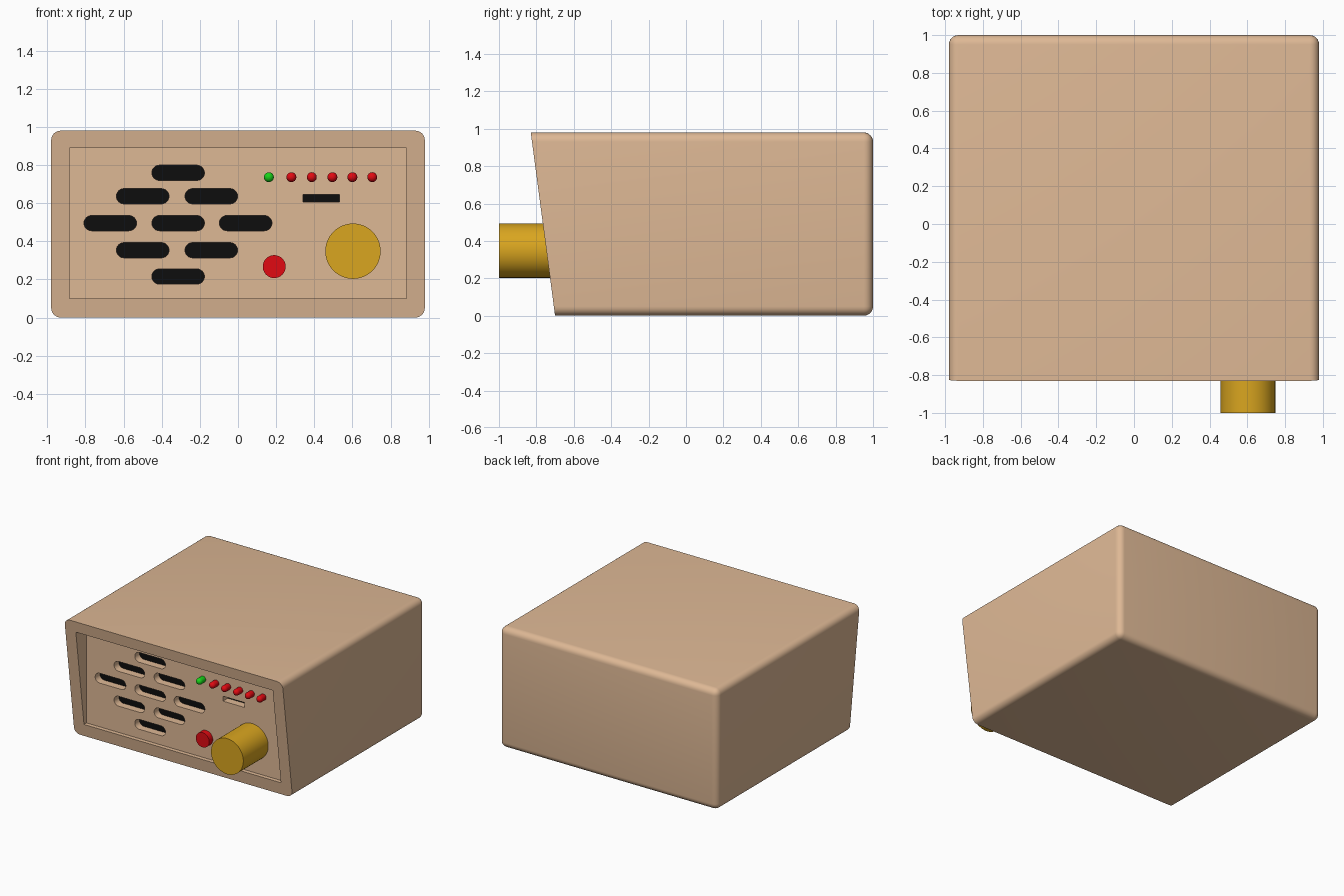
import bpy, bmesh, math
from mathutils import Matrix, Vector

if "Cube" in bpy.data.objects:
    bpy.data.objects.remove(bpy.data.objects["Cube"])

PANEL_Y = -0.68      # vertical control panel
POCKET_Y = -0.615    # bottom of the slots


def material(name, rgb):
    m = bpy.data.materials.new(name)
    m.diffuse_color = (*rgb, 1)
    m.use_nodes = True
    m.node_tree.nodes["Principled BSDF"].inputs["Base Color"].default_value = m.diffuse_color
    return m


TAN = material("tan", (0.73, 0.48, 0.30))
GOLD = material("gold", (0.70, 0.38, 0.014))
RED = material("red", (0.75, 0.003, 0.006))
GREEN = material("green", (0.01, 0.65, 0.01))
BLACK = material("black", (0.004, 0.004, 0.004))


def make_object(name, bm, mat=None, smooth=True):
    bmesh.ops.recalc_face_normals(bm, faces=bm.faces)
    me = bpy.data.meshes.new(name)
    bm.to_mesh(me)
    bm.free()
    ob = bpy.data.objects.new(name, me)
    bpy.context.collection.objects.link(ob)
    if mat:
        me.materials.append(mat)
    if smooth:
        shade(ob)
    return ob


def shade(ob):
    bpy.ops.object.select_all(action='DESELECT')
    ob.select_set(True)
    bpy.context.view_layer.objects.active = ob
    bpy.ops.object.shade_smooth_by_angle(angle=math.radians(30))


def add_prism(bm, outline, y0, y1):
    """Closed prism from an (x, z) outline, running along y."""
    face = bm.faces.new([bm.verts.new((x, y0, z)) for x, z in outline])
    ext = bmesh.ops.extrude_face_region(bm, geom=[face], use_keep_orig=True)
    verts = [v for v in ext["geom"] if isinstance(v, bmesh.types.BMVert)]
    bmesh.ops.translate(bm, vec=(0, y1 - y0, 0), verts=verts)


def rect(x0, x1, z0, z1):
    return [(x0, z0), (x1, z0), (x1, z1), (x0, z1)]


def stadium(cx, cz, half, r, n=12):
    pts = []
    for side, start in ((1, -90), (-1, 90)):
        for i in range(n + 1):
            a = math.radians(start + 180 * i / n)
            pts.append((cx + side * (half - r) + r * math.cos(a), cz + r * math.sin(a)))
    return pts


def circle(cx, cz, r, n=48):
    return [(cx + r * math.cos(math.tau * i / n), cz + r * math.sin(math.tau * i / n))
            for i in range(n)]


def prism_object(name, outlines, y0, y1, mat=None):
    bm = bmesh.new()
    for o in outlines:
        add_prism(bm, o, y0, y1)
    return make_object(name, bm, mat)


# Case: box with a leaning front, all edges rounded except the front rim
bm = bmesh.new()
bmesh.ops.create_cube(bm, size=2)
for v in bm.verts:
    top = v.co.z > 0
    v.co = Vector((0.98 * v.co.x, 1.0 if v.co.y > 0 else (-0.83 if top else -0.70),
                   0.98 if top else 0.0))
edges = [e for e in bm.edges if any(v.co.y > 0.9 for v in e.verts)]
bmesh.ops.bevel(bm, geom=edges, offset=0.05, offset_type='OFFSET', segments=6,
                profile=0.5, affect='EDGES')
case = make_object("case", bm, TAN, smooth=False)

# Speaker slots laid out as a diamond, plus the card slot
rows = [(0.759, (-0.314,)), (0.636, (-0.50, -0.14)), (0.495, (-0.67, -0.314, 0.04)),
        (0.353, (-0.50, -0.14)), (0.215, (-0.314,))]
centres = [(x, z) for z, xs in rows for x in xs]


def slot_outlines(grow=0.0):
    outlines = [stadium(x, z, 0.138 + grow, 0.04 + grow) for x, z in centres]
    outlines.append(rect(0.342 - grow, 0.533 + grow, 0.605 - grow, 0.645 + grow))
    return outlines


# Cut the recess and the slots
cutters = [prism_object("recess_cutter", [rect(-0.885, 0.885, 0.10, 0.89)], -1.1, PANEL_Y),
           prism_object("slot_cutter", slot_outlines(), PANEL_Y - 0.05, POCKET_Y)]
bpy.context.view_layer.objects.active = case
for c in cutters:
    mod = case.modifiers.new(c.name, 'BOOLEAN')
    mod.operation = 'DIFFERENCE'
    mod.solver = 'EXACT'
    mod.object = c
    bpy.ops.object.modifier_apply(modifier=mod.name)
for c in cutters:
    bpy.data.objects.remove(c)
shade(case)

# Black backing inside the slots
prism_object("slot_backing", slot_outlines(0.004), POCKET_Y - 0.004, POCKET_Y + 0.01, BLACK)

# Dial and push button
prism_object("dial", [circle(0.603, 0.348, 0.145, 64)], -1.0, PANEL_Y + 0.01, GOLD)
prism_object("push_button", [circle(0.19, 0.267, 0.06)], -0.727, PANEL_Y + 0.01, RED)

# Row of indicator lights with domed tips
for i, x in enumerate((0.162, 0.28, 0.387, 0.495, 0.60, 0.704)):
    bm = bmesh.new()
    bmesh.ops.create_uvsphere(bm, u_segments=24, v_segments=12, radius=0.026,
                              matrix=Matrix.Rotation(math.pi / 2, 4, 'X'))
    for v in bm.verts:
        v.co += Vector((x, -0.725 if v.co.y < 0.001 else PANEL_Y + 0.005, 0.736))
    make_object(f"indicator_light_{i + 1}", bm, RED if i else GREEN)
